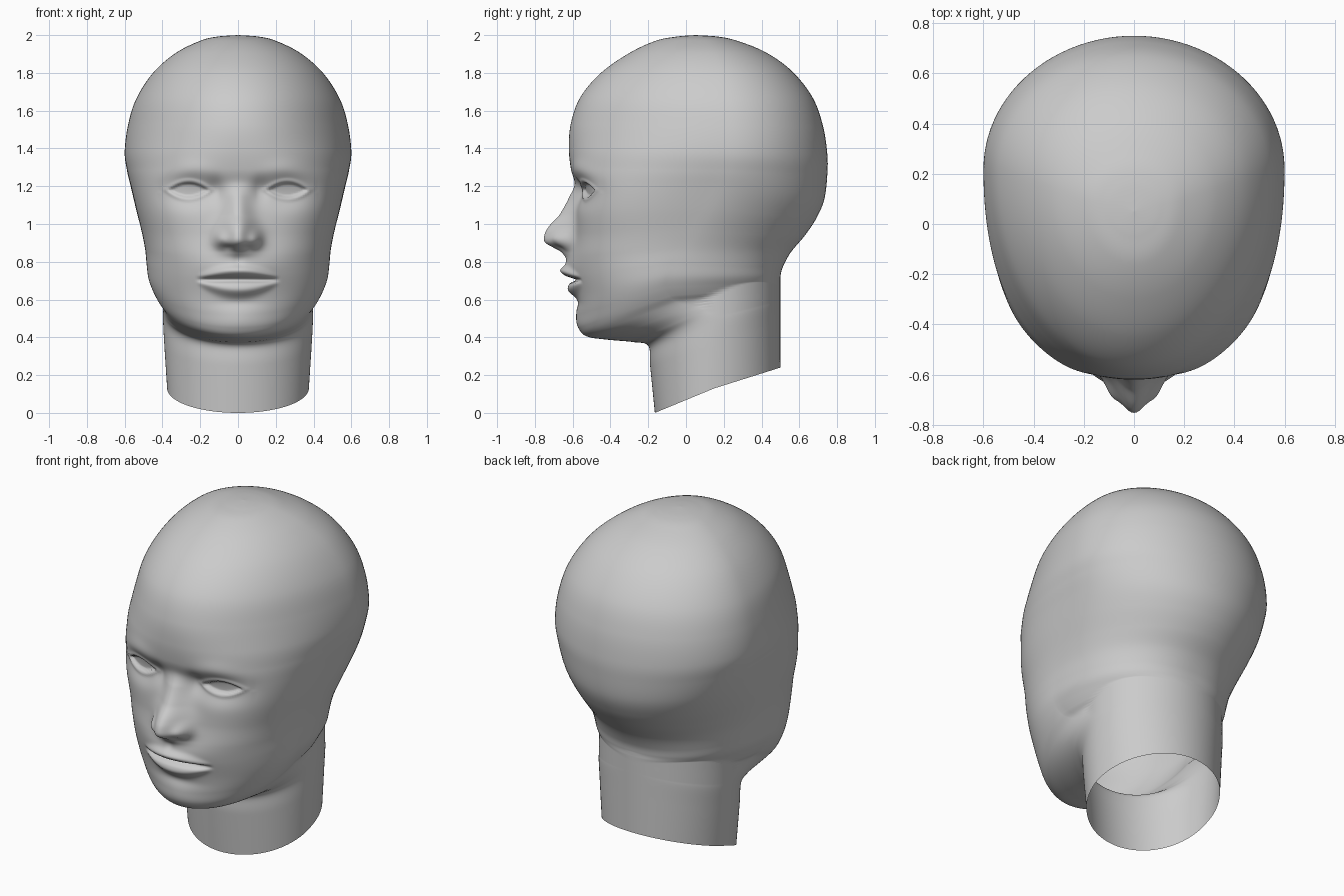
import bpy, bmesh
from math import sin, cos, pi, exp, hypot

# Three matching guide curves from crown to neck opening
FRONT = [(.05, 2.0), (-.05, 1.992), (-.16, 1.97), (-.30, 1.905), (-.45, 1.80), (-.56, 1.67),
         (-.61, 1.53), (-.62, 1.40), (-.61, 1.29), (-.595, 1.20), (-.583, 1.08), (-.585, .95),
         (-.60, .83), (-.595, .73), (-.58, .62), (-.575, .52), (-.565, .45), (-.525, .405),
         (-.42, .388), (-.28, .375), (-.20, .355), (-.19, .25), (-.165, 0)]           # y, z
SIDE = [(0, .05, 2.0), (.11, .08, 1.992), (.20, .10, 1.97), (.33, .13, 1.905), (.45, .17, 1.80),
        (.54, .20, 1.66), (.583, .22, 1.52), (.60, .22, 1.38), (.587, .20, 1.28), (.566, .16, 1.19),
        (.54, .10, 1.08), (.51, .03, .96), (.492, -.03, .87), (.484, -.08, .79), (.475, -.10, .72),
        (.455, -.10, .665), (.43, -.08, .62), (.405, -.04, .59), (.395, .03, .565), (.395, .10, .545),
        (.397, .15, .50), (.39, .15, .36), (.375, .15, .13)]                          # x, y, z
BACK = [(.05, 2.0), (.17, 1.992), (.27, 1.97), (.42, 1.91), (.56, 1.81), (.67, 1.67),
        (.725, 1.52), (.748, 1.37), (.748, 1.26), (.732, 1.13), (.69, 1.03), (.63, .94),
        (.555, .85), (.512, .77), (.50, .72), (.50, .69), (.50, .66), (.50, .645),
        (.50, .63), (.50, .61), (.50, .58), (.50, .45), (.50, .24)]                   # y, z
NOSE = [(1.30, 0), (1.22, .004), (1.15, .03), (1.05, .086), (.98, .147), (.93, .164),
        (.90, .15), (.875, .10), (.855, .055), (.82, .015), (.78, 0)]                 # z, height


def spline(pts, i, t):
    """Catmull-Rom point on segment i."""
    a, b = pts[max(i - 1, 0)], pts[i]
    c, d = pts[i + 1], pts[min(i + 2, len(pts) - 1)]
    return [q + .5 * t * (r - p + t * (2 * p - 5 * q + 4 * r - s + t * (3 * (q - r) + s - p)))
            for p, q, r, s in zip(a, b, c, d)]


def bell(t, centre, spread):
    return exp(-((t - centre) / spread) ** 2)


def bump(x, z, cx, cz, sx, sz):
    return bell(x, cx, sx) * bell(z, cz, sz)


def smooth(t):
    t = min(max(t, 0), 1)
    return t * t * (3 - 2 * t)


def nose_height(z):
    for i in range(len(NOSE) - 1):
        z0, z1 = NOSE[i][0], NOSE[i + 1][0]
        if z1 <= z <= z0:
            return max(0, spline(NOSE, i, (z0 - z) / (z0 - z1))[1])
    return 0


def features(x, z):
    """How far the face stands forward of the plain head; symmetric in x."""
    x = abs(x)
    # nose: ridge, wings, nostrils
    width = .054 + .036 * smooth((1.18 - z) / .22)
    h = nose_height(z) * exp(-(x / width) ** 2)
    h += .04 * bump(x, z, .092, .92, .034, .04)
    h -= .012 * bump(x, z, .05, .875, .025, .014)
    # arched brow, eye socket, inner corner, bridge, cheekbone
    h += .012 * bump(x, z, .26, 1.285 - 1.2 * (x - .24) ** 2, .13, .05)
    h -= .06 * bump(x, z, .25, 1.175, .13, .075)
    h -= .022 * bump(x, z, .12, 1.18, .045, .06)
    h -= .012 * bump(x, z, 0, 1.21, .12, .05)
    # eyelids around an almond-shaped eye
    u = (x - .262) / .108
    if abs(u) < 1.4:
        e = 1 - u * u - abs(z - 1.18) / .04
        h += .026 * bump(x, z, .262, 1.18, .10, .055)
        h += .006 * bell(e, -.25, .25) - .015 * smooth(e / .25)
    # muzzle, lips and the line between them
    h += .04 * bump(x, z, 0, .76, .17, .09)
    lip = max(0, 1 - (x / .22) ** 2)
    h += .03 * lip * bell(z, .712 + .04 * lip, .013 + .014 * lip)
    h += .032 * lip * bell(z, .698 - .048 * lip, .013 + .021 * lip)
    h -= .042 * lip ** .7 * bell(z, .705, .013)
    h -= .008 * bump(x, z, 0, .585, .13, .03)
    h -= .008 * bump(x, z, 0, .81, .025, .035)
    h += .008 * bump(x, z, 0, .49, .12, .06)
    return h


# Angles round the head: fine over the face, coarser at the back
angles = [-pi / 2 + pi * i / 150 for i in range(150)] + [pi / 2 + pi * i / 50 for i in range(50)]
STEPS = 14


def ring(i, t):
    (yf, zf), (w, ys, zs), (yb, zb) = (spline(c, i, t) for c in (FRONT, SIDE, BACK))
    n_front = 2 + .9 * bell(zs, 1.08, .25) - .12 * bell(zs, .64, .07)   # full cheeks, tapered chin
    n_back = 2 + .25 * bell(zs, .74, .13)                               # jaw flows into the nape
    for a in angles:
        s, c = sin(a), cos(a)
        n = n_front if c > 0 else n_back
        r = (abs(s) ** n + abs(c) ** n) ** (-1 / n)
        x, v = w * s * r, abs(c) * r
        ye, ze = (yf, zf) if c > 0 else (yb, zb)
        y, z = ys + (ye - ys) * v, zs + (ze - zs) * v
        if c > 0 and i < 17:
            y -= features(x, z) * smooth((-y - .1) / .2)
        if c <= 0 and 11 < i < 20:
            # keep the nape outside the neck column
            k = min(1, hypot(x / .397, (y - .15) / .35))
            if y > .1:
                x, y = x / k, .15 + (y - .15) / k
        yield x, y, z


# Head and open neck as one lofted skin
bm = bmesh.new()
rows = [[bm.verts.new(p) for p in ring(i, k / STEPS)]
        for i in range(len(FRONT) - 1) for k in range(STEPS)]
rows.append([bm.verts.new(p) for p in ring(len(FRONT) - 2, 1)])
for a, b in zip(rows, rows[1:]):
    for j in range(len(angles)):
        k = (j + 1) % len(angles)
        bm.faces.new((a[j], b[j], b[k], a[k]))
bmesh.ops.remove_doubles(bm, verts=rows[0], dist=1e-4)
bmesh.ops.recalc_face_normals(bm, faces=bm.faces)
mesh = bpy.data.meshes.new("head")
bm.to_mesh(mesh)
bm.free()
head = bpy.data.objects.new("head", mesh)
bpy.context.collection.objects.link(head)
mesh.shade_smooth()
